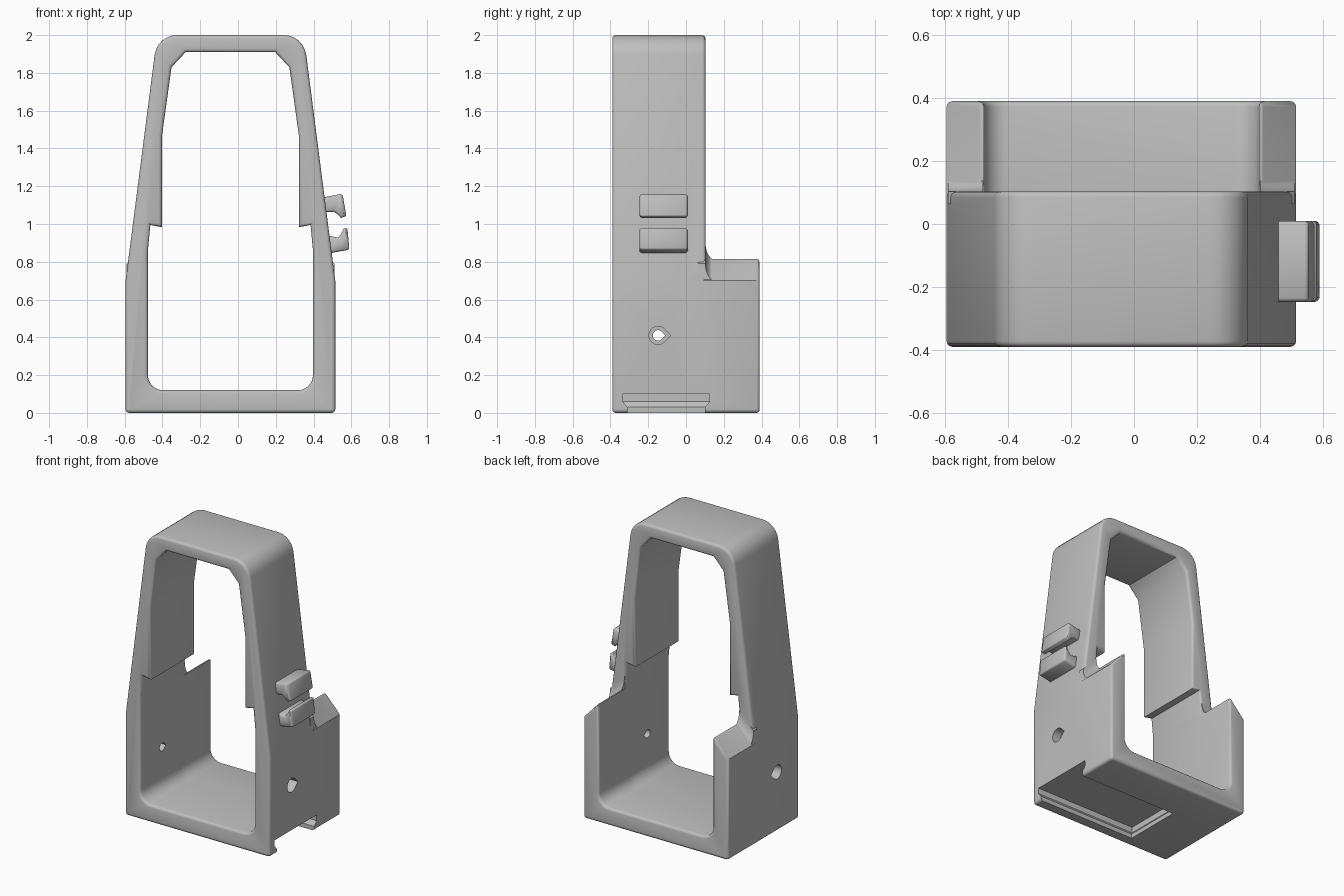
import bpy, bmesh, math
from mathutils import Vector

cube = bpy.data.objects.get("Cube")
if cube:
    bpy.data.objects.remove(cube, do_unlink=True)

grey = bpy.data.materials.new("plain grey")
grey.use_nodes = True
grey.diffuse_color = (0.52, 0.52, 0.52, 1)
grey.node_tree.nodes["Principled BSDF"].inputs["Base Color"].default_value = (0.52, 0.52, 0.52, 1)

CX = -0.04            # centre line of the frame
FRONT, MID, BACK = -0.39, 0.103, 0.39
RIM = 0.018           # radius of the rounded rims


def rounded(points, steps=6):
    """Counter-clockwise outline from (u, v) or (u, v, corner radius)."""
    out = []
    n = len(points)
    for i, p in enumerate(points):
        c = Vector(p[:2])
        if len(p) == 2:
            out.append(c)
            continue
        a = (Vector(points[i - 1][:2]) - c).normalized()
        b = (Vector(points[(i + 1) % n][:2]) - c).normalized()
        half = a.angle(b) / 2
        start, end = c + a * p[2] / math.tan(half), c + b * p[2] / math.tan(half)
        mid = c + (a + b).normalized() * p[2] / math.sin(half)
        sweep = (start - mid).angle_signed(end - mid)
        for k in range(steps + 1):
            t = -sweep * k / steps
            r = start - mid
            out.append(mid + Vector((r.x * math.cos(t) - r.y * math.sin(t),
                                     r.x * math.sin(t) + r.y * math.cos(t))))
    return out


def mirrored(right_half):
    """Close a half outline, given upwards as offsets from the centre line."""
    right = [(CX + p[0], *p[1:]) for p in right_half]
    left = [(CX - p[0], *p[1:]) for p in reversed(right_half)]
    return rounded(right + left)


def inset(points, d):
    out = []
    for i, p in enumerate(points):
        e1 = (p - points[i - 1]).normalized()
        e2 = (points[(i + 1) % len(points)] - p).normalized()
        n1, n2 = Vector((-e1.y, e1.x)), Vector((-e2.y, e2.x))
        out.append(p + (n1 + n2) * d / max(0.3, 1 + n1.dot(n2)))
    return out


def make(name, rings):
    """Solid skinned over a list of equal rings of 3D points."""
    bm = bmesh.new()
    loops = [[bm.verts.new(p) for p in ring] for ring in rings]
    for a, b in zip(loops, loops[1:]):
        for i in range(len(a)):
            j = (i + 1) % len(a)
            bm.faces.new((a[i], a[j], b[j], b[i]))
    bm.faces.new(loops[0][::-1])
    bm.faces.new(loops[-1])
    bmesh.ops.recalc_face_normals(bm, faces=bm.faces)
    mesh = bpy.data.meshes.new(name)
    bm.to_mesh(mesh)
    bm.free()
    mesh.materials.append(grey)
    obj = bpy.data.objects.new(name, mesh)
    bpy.context.collection.objects.link(obj)
    return obj


def prism(name, outline, steps, axis="Y"):
    """Prism along an axis; each step is (position, inset)."""
    rings = []
    for d, s in steps:
        pts = inset(outline, s) if s else outline
        rings.append([(p.x, d, p.y) if axis == "Y" else (d, p.x, p.y) for p in pts])
    return make(name, rings)


def rim(end, inward, sign=1):
    """Rounded rim steps from an end face inwards."""
    return [(end + inward * RIM * (1 - math.sin(t)), sign * RIM * (1 - math.cos(t)))
            for t in (math.pi / 2, math.pi / 3, math.pi / 6, 0)]


def combine(target, tool, operation):
    mod = target.modifiers.new(operation, "BOOLEAN")
    mod.operation, mod.solver, mod.object = operation, "EXACT", tool
    bpy.context.view_layer.objects.active = target
    bpy.ops.object.modifier_apply(modifier=mod.name)
    bpy.data.objects.remove(tool, do_unlink=True)


# Tall tapered frame with its stepped opening
outer = mirrored([(0.555, 0, 0.02), (0.555, 0.70), (0.388, 2.0, 0.12)])
opening = mirrored([(0.437, 0.12, 0.08), (0.437, 0.86), (0.424, 0.995), (0.362, 0.983),
                    (0.362, 1.47), (0.312, 1.83), (0.237, 1.91)])
body = prism("frame", outer, rim(FRONT, 1) + rim(MID, -1)[::-1])
cut = prism("opening", opening, [(FRONT - 0.1, -RIM)] + rim(FRONT, 1, -1)
            + rim(MID, -1, -1)[::-1] + [(MID + 0.1, -RIM)])
combine(body, cut, "DIFFERENCE")

# Lower rear cradle with sloping shoulders
cradle_outline = mirrored([(0.555, 0, 0.02), (0.555, 0.70), (0.447, 0.815, 0.01)])
channel = mirrored([(0.437, 0.12, 0.08), (0.437, 1.0)])
cradle = prism("cradle", cradle_outline, [(0.0, 0)] + rim(BACK, -1)[::-1])
cut = prism("channel", channel, [(-0.1, 0)] + rim(BACK, -1, -1)[::-1] + [(BACK + 0.1, -RIM)])
combine(cradle, cut, "DIFFERENCE")
combine(body, cradle, "UNION")

# Concave fillets between the shoulders and the frame
for side in (-1, 1):
    arc = [(MID + 0.05 * (1 - math.sin(t)), 0.09 * (1 - math.cos(t)))
           for t in [k * math.pi / 12 for k in range(7)]]
    section = [(MID - 0.04, -0.02), (MID + 0.05, -0.02)] + arc + [(MID - 0.04, 0.09)]
    ends = [(CX + side * 0.440, 0.812), (CX + side * 0.550, 0.70)]
    fillet = make("fillet", [[(x, y, z + h) for y, h in section] for x, z in ends])
    combine(body, fillet, "UNION")

# Undercut slot in the underside, open on the left
levels = [(-0.05, 0), (0.03, 0), (0.06, 0.025), (0.1, 0.025)]
slot = make("slot", [[(-0.24 - g, -0.31 - g, z), (0.7, -0.31 - g, z),
                      (0.7, 0.10 + g, z), (-0.24 - g, 0.10 + g, z)] for z, g in levels])
combine(body, slot, "DIFFERENCE")


# Teardrop pin holes with wider mouths in both side walls
def teardrop(r):
    arc = [math.radians(a) for a in range(45, 316, 18)]
    return [Vector((-0.148 + r * math.cos(a), 0.41 + r * math.sin(a))) for a in arc] \
        + [Vector((-0.148 + r * 1.38, 0.41))]


for r, start, end in ((0.028, -0.8, 0.8), (0.048, 0.455, 0.8), (0.048, -0.8, -0.535)):
    combine(body, prism("hole", teardrop(r), [(start, 0), (end, 0)], "X"), "DIFFERENCE")

# Pair of hooked jaws on the left wall
upper = [(0.44, 1.06), (0.505, 1.065), (0.525, 1.053), (0.545, 1.032), (0.574, 1.042, 0.008),
         (0.553, 1.160, 0.012), (0.44, 1.139)]
lower = [(0.45, 0.84), (0.495, 0.847), (0.590, 0.864, 0.012), (0.579, 0.979, 0.008),
         (0.560, 0.977), (0.545, 0.945), (0.527, 0.928), (0.45, 0.945)]
jaws = [prism(name, rounded(pts, 3), [(-0.247, 0.012), (-0.242, 0.004), (-0.235, 0),
                                      (-0.002, 0), (0.005, 0.004), (0.010, 0.012)])
        for name, pts in (("upper_jaw", upper), ("lower_jaw", lower))]

# Smooth curves, crisp corners
for obj in [body] + jaws:
    bpy.ops.object.select_all(action="DESELECT")
    obj.select_set(True)
    bpy.context.view_layer.objects.active = obj
    bpy.ops.object.shade_smooth_by_angle(angle=math.radians(35))
